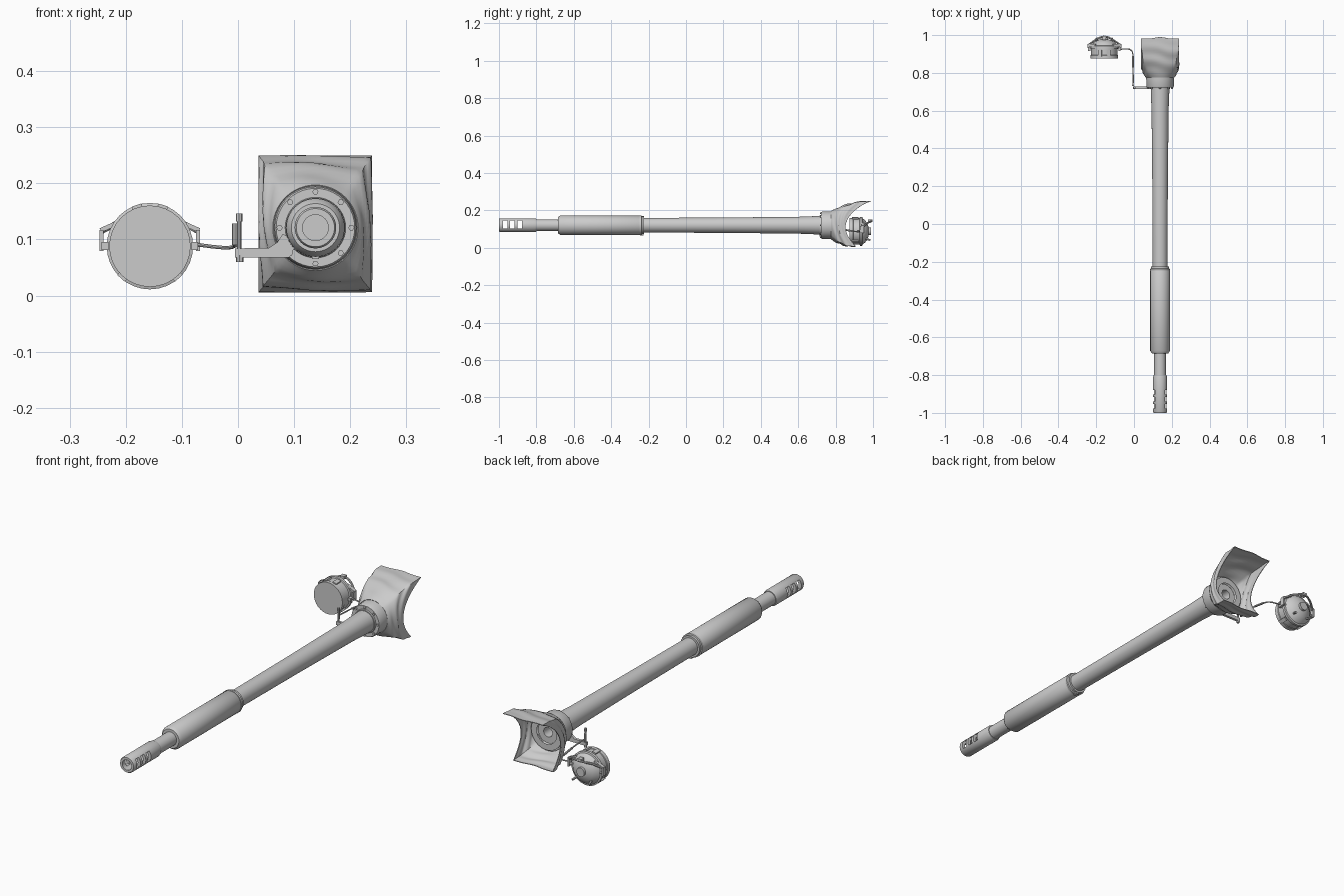
import bpy, bmesh, math
from mathutils import Vector

if "Cube" in bpy.data.objects:
    bpy.data.objects.remove(bpy.data.objects["Cube"])

grey = bpy.data.materials.new("plain_grey")
grey.diffuse_color = (0.6, 0.6, 0.6, 1)
grey.use_nodes = True
grey.node_tree.nodes["Principled BSDF"].inputs["Base Color"].default_value = grey.diffuse_color
GX, GZ = 0.138, 0.121      # gun axis
LX, LZ = -0.157, 0.088     # lamp axis


def finish(name, bm):
    bmesh.ops.remove_doubles(bm, verts=bm.verts, dist=1e-5)
    bmesh.ops.recalc_face_normals(bm, faces=bm.faces)
    me = bpy.data.meshes.new(name)
    bm.to_mesh(me)
    bm.free()
    me.materials.append(grey)
    ob = bpy.data.objects.new(name, me)
    bpy.context.collection.objects.link(ob)
    return ob


def skin(bm, rings, loop=False):
    n = len(rings[0])
    vs = [[bm.verts.new(p) for p in r] for r in rings]
    pairs = list(zip(vs, vs[1:])) + ([(vs[-1], vs[0])] if loop else [])
    for a, b in pairs:
        for i in range(n):
            bm.faces.new((a[i], a[(i + 1) % n], b[(i + 1) % n], b[i]))


def lathe(name, profile, cx=GX, cz=GZ, n=40, loop=False):
    """Turn (y, radius) points around an axis parallel to y."""
    bm = bmesh.new()
    skin(bm, [[(cx + r * math.cos(math.tau * i / n), y, cz + r * math.sin(math.tau * i / n))
               for i in range(n)] for y, r in profile], loop)
    bmesh.ops.dissolve_degenerate(bm, dist=1e-6, edges=bm.edges)
    return finish(name, bm)


def box(name, centre, size, spin=0.0):
    bm = bmesh.new()
    bmesh.ops.create_cube(bm, size=1)
    c, s = math.cos(spin), math.sin(spin)
    for v in bm.verts:
        x, y, z = (v.co[k] * size[k] for k in range(3))
        v.co = Vector((x * c - z * s, y, x * s + z * c)) + Vector(centre)
    return finish(name, bm)


def tube(name, points, radius):
    cu = bpy.data.curves.new(name, "CURVE")
    cu.dimensions = "3D"
    cu.bevel_depth, cu.bevel_resolution, cu.use_fill_caps = radius, 2, True
    sp = cu.splines.new("POLY")
    sp.points.add(len(points) - 1)
    for p, q in zip(sp.points, points):
        p.co = (*q, 1)
    cu.materials.append(grey)
    ob = bpy.data.objects.new(name, cu)
    bpy.context.collection.objects.link(ob)
    return ob


def apply_mods(ob):
    bpy.context.view_layer.objects.active = ob
    for m in list(ob.modifiers):
        bpy.ops.object.modifier_apply(modifier=m.name)


# Muzzle brake: thick tube with three slots cut right through
brake = lathe("muzzle_brake", [(-1, .023), (-1, .034), (-.995, .037), (-.81, .037),
                               (-.80, .034), (-.80, .023)], loop=True)
for y in (-.966, -.928, -.890):
    cutter = box("slot_cutter", (GX, y, GZ + .004), (.2, .024, .042))
    cutter.hide_render = True
    mod = brake.modifiers.new("slot", "BOOLEAN")
    mod.operation, mod.solver, mod.object = "DIFFERENCE", "EXACT", cutter
    apply_mods(brake)
    bpy.data.objects.remove(cutter)

# Barrel, fume sleeve and clamp
lathe("barrel", [(-.82, 0), (-.82, .031), (-.66, .031), (-.24, .039), (.2, .041),
                 (.60, .045), (.70, .049), (.80, .050), (.80, .022), (.70, .022), (.70, 0)])
lathe("fume_sleeve", [(-.685, .030), (-.685, .043), (-.672, .052), (-.25, .052),
                      (-.245, .049), (-.245, .030)])
lathe("sleeve_clamp", [(-.248, .036), (-.248, .053), (-.238, .053), (-.236, .048),
                       (-.225, .048), (-.225, .036)])
box("clamp_lug", (GX, -.237, GZ - .052), (.012, .02, .008))

# Mantlet collar with bolts on its front face
lathe("collar", [(.715, .049), (.715, .053), (.722, .054), (.722, .070), (.728, .073),
                 (.765, .073), (.80, .078), (.81, .078), (.81, .050)])
for i in range(8):
    a = i * math.tau / 8
    x, z = GX + .064 * math.cos(a), GZ + .064 * math.sin(a)
    lathe("collar_bolt", [(.716, 0), (.716, .0055), (.724, .0055)], x, z, 6)

# Canvas cover: loft from the round collar to a curved square rim, with folds
N, STEPS = 80, 16
rings = []
for j in range(STEPS + 1):
    s = j / STEPS
    e = 1 - (1 - s) ** 2.2
    ring = []
    for i in range(N):
        a = math.tau * i / N
        c, d = math.cos(a), math.sin(a)
        k = 1 / max(abs(c), abs(d))
        u, v = c * k, d * k
        x = (1 - e) * (GX + .076 * c) + e * (GX + .101 * u)
        z = (1 - e) * (GZ + .076 * d) + e * (.128 + .122 * v)
        rim = .855 + (.13 if v > 0 else .05) * v * v
        y = .775 + (rim - .775) * s
        fold = .0035 * math.sin(math.pi * s) * math.sin(17 * s + 2.0 * math.sin(2 * a) + a)
        ring.append((x + fold * c, y + .004 * s * math.sin(5 * a), z + fold * d))
    rings.append(ring)
bm = bmesh.new()
skin(bm, rings)
cover = finish("canvas_cover", bm)
thick = cover.modifiers.new("cloth", "SOLIDIFY")
thick.thickness = .003
apply_mods(cover)
lathe("cover_strap", [(.792, .076), (.792, .083), (.802, .084), (.802, .076)])

# Searchlight housing with flat front glass and round rear cap
lathe("lamp_housing", [(.875, 0), (.875, .0725), (.893, .0725), (.895, .070), (.928, .071),
                       (.930, .077), (.942, .077), (.944, .070), (.957, .060), (.968, .046),
                       (.976, .026), (.977, .020), (.988, .020), (.988, 0)], LX, LZ, 32)
# Clips around the lamp rim
for deg in (72, 108, -48, -132):
    a = math.radians(deg)
    box("rim_clip", (LX + .072 * math.cos(a), .905, LZ + .072 * math.sin(a)),
        (.010, .035, .018), a)
# Side pivots and yoke arms
for side in (-1, 1):
    def px(d):
        return LX + side * d
    box("yoke_side", (px(.086), .942, .098), (.007, .022, .038))
    tube("pivot_pin", [(px(.060), .94, .088), (px(.089), .94, .088)], .007)
    box("yoke_strut", (px(.066), .945, .126), (.048, .016, .008), side * -.42)
    tube("yoke_rear", [(px(.085), .948, .115), (px(.050), .972, .134),
                       (px(.022), .988, .140), (px(0), .993, .142)], .005)
    box("pivot_block", (px(.080), .925, .088), (.012, .02, .014))
    tube("rear_knob", [(px(.035), .955, .05), (px(.042), .985, .042)], .005)
box("yoke_lug", (LX, .985, .145), (.02, .022, .014))

# Bracket from collar to the hinge rod, then cable to the lamp
bm = bmesh.new()
outline = [(-.005, .068), (.092, .068), (.105, .095), (.080, .110), (.070, .095),
           (.055, .085), (-.005, .084)]
face = bm.faces.new([bm.verts.new((x, .716, z)) for x, z in outline])
out = bmesh.ops.extrude_face_region(bm, geom=[face])
for g in out["geom"]:
    if isinstance(g, bmesh.types.BMVert):
        g.co.y = .728
finish("hinge_bracket", bm)
tube("hinge_rod", [(.002, .722, .062), (.002, .722, .135)], .004)
tube("rod_head", [(.002, .722, .132), (.002, .722, .146)], .006)
tube("rod_foot", [(.003, .722, .060), (.003, .722, .072)], .007)
tube("cable_plug", [(-.005, .735, .09), (-.005, .735, .128)], .006)
tube("cable", [(-.075, .925, .091), (-.045, .927, .087), (-.022, .925, .085), (-.010, .915, .086),
               (-.005, .895, .089), (-.005, .82, .100), (-.004, .76, .104),
               (-.005, .735, .104)], .0032)
tube("cable_sleeve", [(-.005, .89, .090), (-.005, .83, .099)], .0048)

# Turn curves into meshes and shade everything smooth with sharp edges kept
bpy.ops.object.select_all(action="SELECT")
bpy.context.view_layer.objects.active = brake
bpy.ops.object.convert(target="MESH")
bpy.ops.object.shade_smooth_by_angle(angle=math.radians(35))
